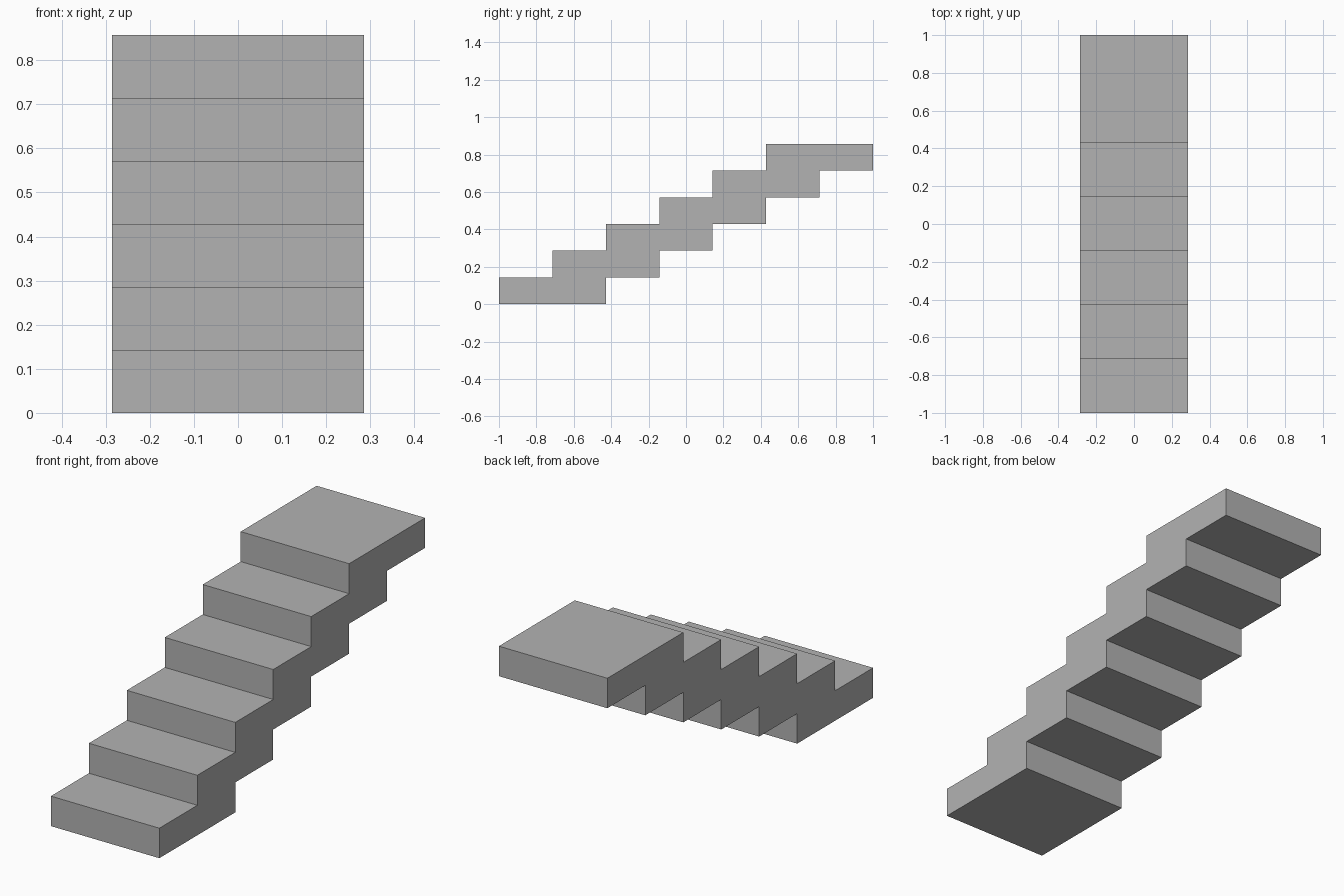
import bpy
import bmesh

cube = bpy.data.objects.get("Cube")
if cube:
    bpy.data.objects.remove(cube, do_unlink=True)

STEPS = 6
RISE = 1 / 7
RUN = 2 * RISE
WIDTH = 2 * RUN

# Plain grey material
grey = bpy.data.materials.new("stone_grey")
grey.use_nodes = True
colour = (0.45, 0.45, 0.45, 1)
grey.diffuse_color = colour
grey.node_tree.nodes["Principled BSDF"].inputs["Base Color"].default_value = colour

# Side profile: stepped treads going up, stepped underside coming back down
treads, underside = [], []
for i in range(STEPS):
    front, low, high = -1 + i * RUN, i * RISE, (i + 1) * RISE
    treads += [(front, low), (front, high)]
    back = front + 2 * RUN
    underside += [(back, low), (back, high)]
profile = treads + underside[::-1]

# Extrude the profile across the width
bm = bmesh.new()
side = bm.faces.new([bm.verts.new((-WIDTH / 2, y, z)) for y, z in profile])
extruded = bmesh.ops.extrude_face_region(bm, geom=[side])
moved = [v for v in extruded["geom"] if isinstance(v, bmesh.types.BMVert)]
bmesh.ops.translate(bm, verts=moved, vec=(WIDTH, 0, 0))
bmesh.ops.recalc_face_normals(bm, faces=bm.faces)

mesh = bpy.data.meshes.new("staircase")
bm.to_mesh(mesh)
bm.free()
mesh.materials.append(grey)
staircase = bpy.data.objects.new("staircase", mesh)
bpy.context.collection.objects.link(staircase)
